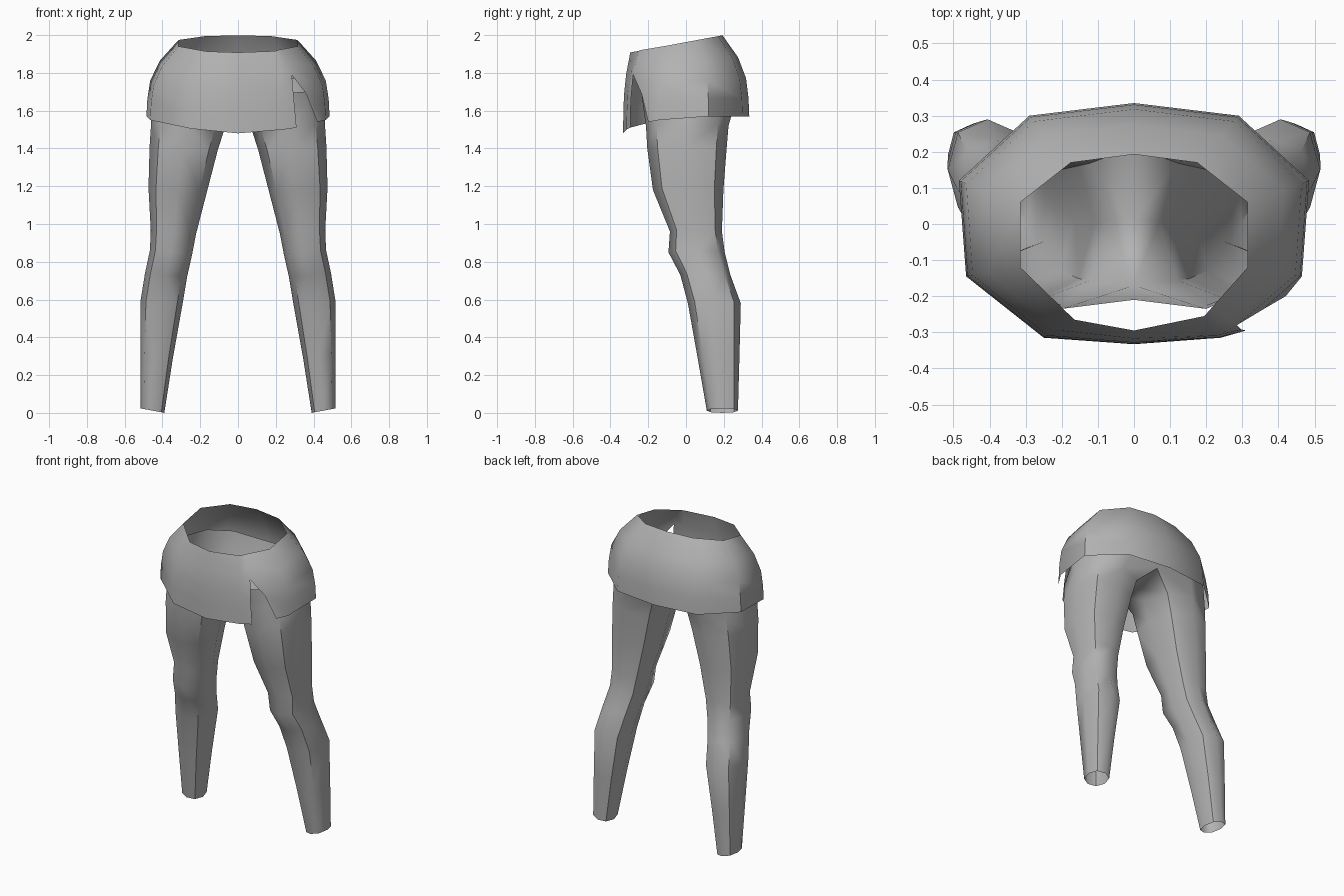
import bpy
import bmesh
import math

cube = bpy.data.objects.get("Cube")
if cube:
    bpy.data.objects.remove(cube)

grey = bpy.data.materials.new("mid_grey")
grey.use_nodes = True
COLOR = (0.45, 0.45, 0.45, 1)
grey.diffuse_color = COLOR
grey.node_tree.nodes["Principled BSDF"].inputs["Base Color"].default_value = COLOR


def loft(name, rings, skip=lambda level, i: False, closed=True):
    """Join successive rings of equal length with quads."""
    bm = bmesh.new()
    rows = [[bm.verts.new(p) for p in ring] for ring in rings]
    n = len(rows[0])
    for level in range(len(rows) - 1):
        a, b = rows[level], rows[level + 1]
        for i in range(n if closed else n - 1):
            j = (i + 1) % n
            if not skip(level, i):
                bm.faces.new((a[i], a[j], b[j], b[i]))
    bmesh.ops.delete(bm, geom=[v for v in bm.verts if not v.link_faces], context='VERTS')
    bmesh.ops.remove_doubles(bm, verts=bm.verts, dist=0.0005)
    bmesh.ops.recalc_face_normals(bm, faces=bm.faces)
    mesh = bpy.data.meshes.new(name)
    bm.to_mesh(mesh)
    bm.free()
    mesh.materials.append(grey)
    obj = bpy.data.objects.new(name, mesh)
    bpy.context.collection.objects.link(obj)
    bpy.ops.object.select_all(action='DESELECT')
    obj.select_set(True)
    bpy.context.view_layer.objects.active = obj
    bpy.ops.object.shade_smooth_by_angle(angle=math.radians(50))
    return obj


# Skirt: waist (x, y) and hem (x, y, z) of each column, from left side round to front
columns = [
    ((.315, -.12), (.465, -.145, 1.55)),
    ((.315, .06), (.485, .12, 1.57)),
    ((.175, .17), (.29, .30, 1.57)),
    ((0, .193), (0, .335, 1.57)),
    ((-.175, .17), (-.29, .30, 1.57)),
    ((-.315, .06), (-.485, .12, 1.57)),
    ((-.315, -.12), (-.465, -.145, 1.55)),
    ((-.165, -.265), (-.25, -.315, 1.505)),
    ((0, -.295), (0, -.333, 1.48)),
    ((.195, -.255), (.24, -.315, 1.5)),
]
# Drop and flare at each level from waist to hem
levels = [(0, 0), (.27, .58), (.53, .88), (.77, .97), (1, 1)]

# Slit: shared upper seam, then separate flap and panel edges
seam = [(.215, -.232, 1.922), (.255, -.262, 1.86), (.285, -.28, 1.79)]
flap_edge = seam + [(.36, -.235, 1.69), (.42, -.2, 1.54)]
panel_edge = seam + [(.297, -.292, 1.65), (.31, -.295, 1.51)]

skirt_rings = []
for k, (drop, flare) in enumerate(levels):
    ring = [flap_edge[k]]
    for (wx, wy), (hx, hy, hz) in columns:
        wz = 1.963 + .186 * wy
        ring.append((wx + (hx - wx) * flare, wy + (hy - wy) * flare, wz + (hz - wz) * drop))
    skirt_rings.append(ring + [panel_edge[k]])
loft("skirt", skirt_rings, closed=False)


# Leggings: each leg section is z, inner x, outer x, front y, back y
sections = [
    (.012, .39, .515, .11, .275),
    (.30, .345, .516, .06, .283),
    (.58, .295, .516, .01, .29),
    (.73, .27, .492, -.03, .235),
    (.85, .243, .466, -.093, .205),
    (.96, .222, .462, -.085, .19),
    (1.18, .165, .474, -.175, .198),
    (1.40, .108, .468, -.205, .215),
    (1.52, .07, .46, -.212, .225),
]


def leg_ring(z, x0, x1, y0, y1):
    ring = []
    for i in range(8):
        a = math.tau * i / 8
        r = 1.05 if i % 2 else 1
        x = (x0 + x1) / 2 - (x1 - x0) / 2 * math.cos(a) * r
        y = (y0 + y1) / 2 - (y1 - y0) / 2 * math.sin(a) * r
        ring.append((x, y, z - .012 * math.cos(a)))
    return ring


leg_rings = [leg_ring(*s) for s in sections]
# Crotch and hip rings: the inner points lie on the centre line
leg_rings.append([(0, .01, 1.575), (0, -.17, 1.62), (.2, -.225, 1.61), (.37, -.17, 1.62),
                  (.455, .01, 1.64), (.39, .18, 1.64), (.22, .26, 1.64), (0, .215, 1.62)])
leg_rings.append([(0, .01, 1.575), (0, -.21, 1.70), (.2, -.235, 1.69), (.35, -.17, 1.70),
                  (.43, .01, 1.77), (.36, .19, 1.77), (.22, .265, 1.77), (0, .28, 1.76)])
hip = len(leg_rings) - 2
leggings = loft("leggings", leg_rings, skip=lambda level, i: level == hip and i in (0, 7))
mirror = leggings.modifiers.new("mirror", 'MIRROR')
mirror.use_clip = True
mirror.merge_threshold = .001
